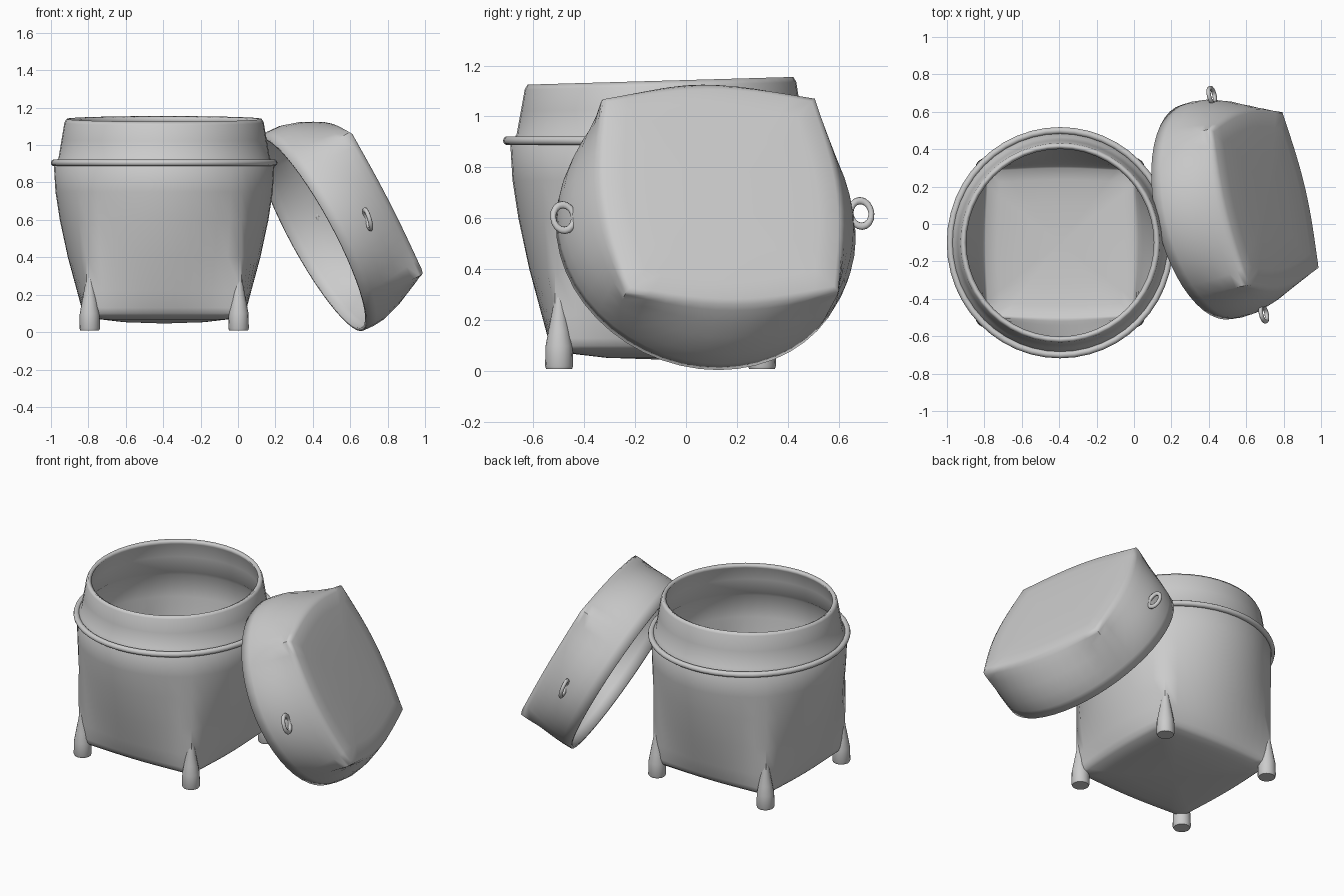
import bpy, bmesh
from math import sin, cos, pi, radians
from mathutils import Matrix, Vector

if "Cube" in bpy.data.objects:
    bpy.data.objects.remove(bpy.data.objects["Cube"])

N = 48  # sides of the woven shells


def finish(ob, angle=50):
    bpy.ops.object.select_all(action='DESELECT')
    ob.select_set(True)
    bpy.context.view_layer.objects.active = ob
    bpy.ops.object.shade_smooth_by_angle(angle=radians(angle))


def shell(name, rows, cap, thick, mat, tilt=None, flip=False):
    """Rows (z, circle radius, square half side, blend) from open rim to square end,
    then cap rows (z, scale of last row) closing on a centre point."""
    bm = bmesh.new()
    rings = []

    def ring(z, r, s, k, f=1.0):
        out = []
        for i in range(N):
            a = 2 * pi * i / N
            c, d = cos(a), sin(a)
            rad = ((1 - k) * r + k * s / max(abs(c), abs(d))) * f
            dz = tilt(z) * rad * d if tilt else 0
            out.append(bm.verts.new((rad * c, rad * d, z + dz)))
        rings.append(out)

    for z, r, s, k in rows:
        ring(z, r, s, k)
    for z, f in cap[:-1]:
        ring(z, *rows[-1][1:], f)
    for a, b in zip(rings, rings[1:]):
        for i in range(N):
            j = (i + 1) % N
            bm.faces.new((a[i], a[j], b[j], b[i]))
    tip = bm.verts.new((0, 0, cap[-1][0]))
    for i in range(N):
        bm.faces.new((rings[-1][i], rings[-1][(i + 1) % N], tip))
    if flip:
        bmesh.ops.reverse_faces(bm, faces=bm.faces[:])
    me = bpy.data.meshes.new(name)
    bm.to_mesh(me)
    bm.free()
    ob = bpy.data.objects.new(name, me)
    bpy.context.collection.objects.link(ob)
    ob.matrix_world = mat
    finish(ob)
    m = ob.modifiers.new("thickness", 'SOLIDIFY')
    m.thickness, m.offset = thick, -1
    return ob


def lathe(name, profile, loc, n=16):
    """Closed turned solid from (radius, z) points."""
    bm = bmesh.new()
    rings = [[bm.verts.new((r * cos(2 * pi * i / n), r * sin(2 * pi * i / n), z))
              for i in range(n)] for r, z in profile]
    for a, b in zip(rings, rings[1:]):
        for i in range(n):
            j = (i + 1) % n
            bm.faces.new((a[i], a[j], b[j], b[i]))
    bm.faces.new(rings[0][::-1])
    bm.faces.new(rings[-1])
    me = bpy.data.meshes.new(name)
    bm.to_mesh(me)
    bm.free()
    ob = bpy.data.objects.new(name, me)
    bpy.context.collection.objects.link(ob)
    ob.location = loc
    finish(ob)


def torus(name, mat, major, minor, n, m):
    bpy.ops.mesh.primitive_torus_add(major_radius=major, minor_radius=minor,
                                     major_segments=n, minor_segments=m)
    ob = bpy.context.object
    ob.name = name
    ob.matrix_world = mat
    finish(ob, 80)


# Basket body: round collar easing into a square base
base = Matrix.Translation((-0.395, -0.10, 0))
body_rows = [(1.14, .522, .41, 0), (1.12, .533, .41, 0), (1.03, .548, .41, 0),
             (.93, .565, .41, 0), (.90, .59, .41, 0), (.75, .59, .41, .05),
             (.60, .588, .41, .17), (.40, .587, .415, .42), (.22, .585, .415, .7),
             (.13, .583, .415, .84), (.10, .58, .41, .9)]
body_cap = [(.085, .96), (.068, .8), (.053, .5), (.046, 0)]
shell("basket_body", body_rows, body_cap, .024, base,
      tilt=lambda z: max(0, z - .9) * .12, flip=True)

# Binding hoop that the lid rests on
torus("collar_hoop", base @ Matrix.Translation((0, 0, .905))
      @ Matrix.Diagonal((1, 1.02, 1, 1)), .588, .018, 48, 10)

# Corner feet melting into the body corners
for sx, nx in ((-1, "left"), (1, "right")):
    for sy, ny in ((-1, "front"), (1, "back")):
        lathe(f"{ny}_{nx}_foot",
              [(.05, .008), (.055, .02), (.053, .10), (.042, .16), (.025, .25), (.012, .35)],
              (-0.395 + sx * .398, -0.10 + sy * .398, 0))

# Lid: leaning against the basket, square top facing away
n = Vector((.862, .199, .466)).normalized()
u = Vector((-.23, .97, 0))
u = (u - n * u.dot(n)).normalized()
v = n.cross(u)
lean = Matrix.Translation((.39, .065, .525)) @ Matrix((u, v, n)).transposed().to_4x4()
lid_rows = [(0, .588, .43, 0), (.06, .592, .43, 0), (.13, .597, .43, .06),
            (.22, .6, .43, .24), (.29, .603, .43, .45), (.335, .605, .43, .6),
            (.355, .602, .428, .68)]
lid_cap = [(.366, .96), (.372, .8), (.376, .5), (.378, 0)]
shell("lid", lid_rows, lid_cap, .018, lean)

# Cord loops on two sides of the lid
for s, y, nm in ((-1, -.01, "front"), (1, .005, "back")):
    torus(f"{nm}_lid_loop", lean @ Matrix.Translation((s * .6, y, .19))
          @ Matrix.Rotation(.2, 4, 'X') @ Matrix.Diagonal((1, 1.25, 1, 1)),
          .042, .012, 16, 8)
